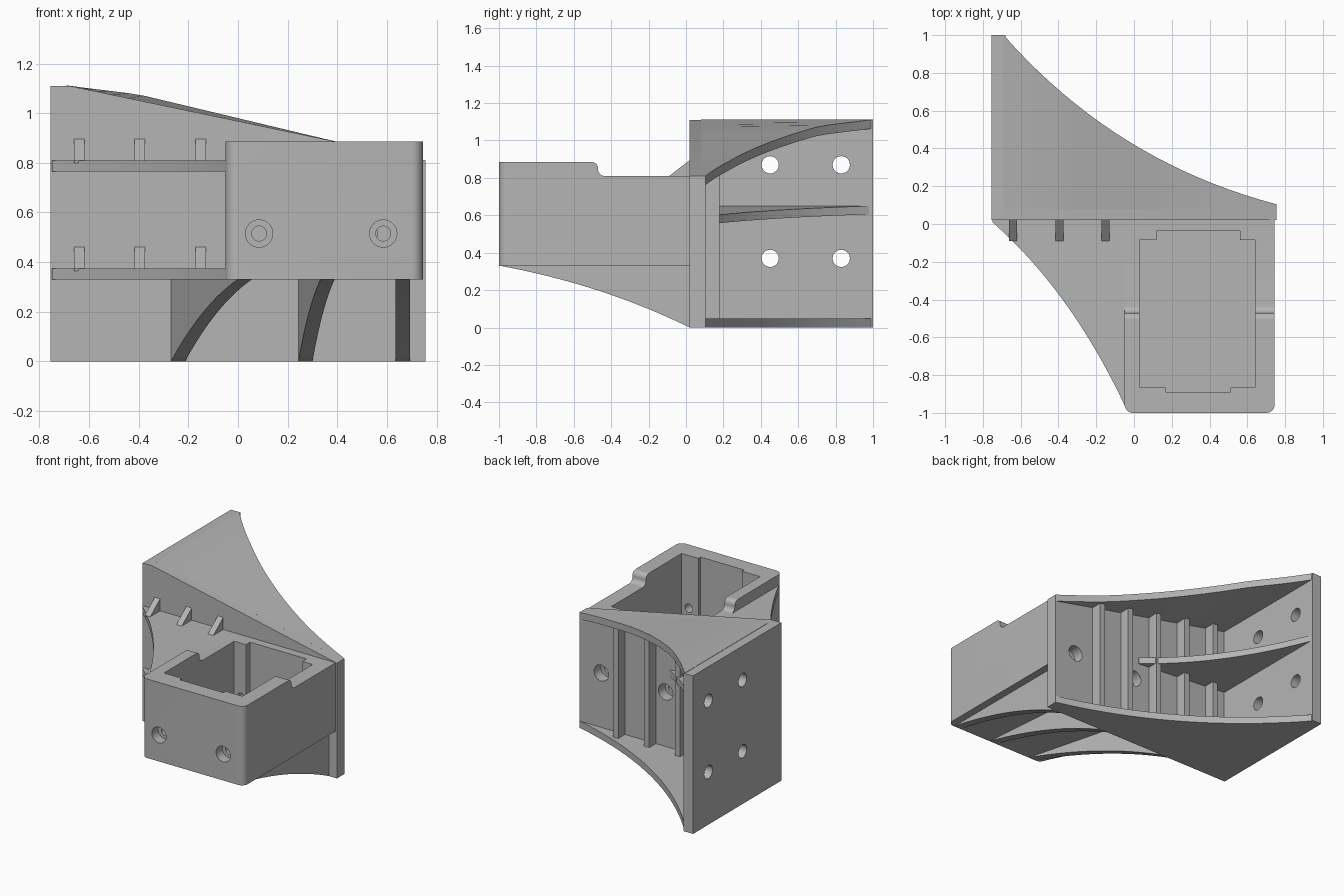
import bpy, bmesh, math
from mathutils import Vector

cube = bpy.data.objects.get("Cube")
if cube:
    bpy.data.objects.remove(cube, do_unlink=True)

gray = bpy.data.materials.new("matte gray plastic")
gray.use_nodes = True
COLOR = (0.46, 0.46, 0.46, 1)
gray.diffuse_color = COLOR
gray.node_tree.nodes["Principled BSDF"].inputs["Base Color"].default_value = COLOR


def finish(name, bm):
    bmesh.ops.recalc_face_normals(bm, faces=bm.faces)
    mesh = bpy.data.meshes.new(name)
    bm.to_mesh(mesh)
    bm.free()
    mesh.materials.append(gray)
    ob = bpy.data.objects.new(name, mesh)
    bpy.context.collection.objects.link(ob)
    return ob


def prism(name, pts, axis, a, b):
    """Extrude a 2D outline along an axis from a to b."""
    place = {"x": lambda p, d: (d, p[0], p[1]),
             "y": lambda p, d: (p[0], d, p[1]),
             "z": lambda p, d: (p[0], p[1], d)}[axis]
    bm = bmesh.new()
    lo = [bm.verts.new(place(p, a)) for p in pts]
    hi = [bm.verts.new(place(p, b)) for p in pts]
    bm.faces.new(lo)
    bm.faces.new(hi)
    for i in range(len(pts)):
        j = (i + 1) % len(pts)
        bm.faces.new((lo[i], lo[j], hi[j], hi[i]))
    return finish(name, bm)


def rect(u0, u1, v0, v1):
    return [(u0, v0), (u1, v0), (u1, v1), (u0, v1)]


def circle(u, v, r, n=32):
    return [(u + r * math.cos(math.tau * i / n), v + r * math.sin(math.tau * i / n)) for i in range(n)]


def arc(u, v, r, start, n=8):
    """Quarter circle starting at an angle in degrees."""
    return [(u + r * math.cos(math.radians(start + 90 * i / n)),
             v + r * math.sin(math.radians(start + 90 * i / n))) for i in range(n + 1)]


def bezier(p0, c, p1, n=20):
    p0, c, p1 = Vector(p0), Vector(c), Vector(p1)
    return [tuple(p0 * (1 - t) ** 2 + c * 2 * t * (1 - t) + p1 * t * t)
            for t in (i / n for i in range(n + 1))]


def cut(ob, cutters):
    for c in cutters:
        c.hide_render = True
        mod = ob.modifiers.new("cut", "BOOLEAN")
        mod.operation = "DIFFERENCE"
        mod.solver = "EXACT"
        mod.object = c
        with bpy.context.temp_override(object=ob, active_object=ob):
            bpy.ops.object.modifier_apply(modifier=mod.name)
        bpy.data.objects.remove(c, do_unlink=True)


def gusset(name, curve, wall_z, edge_z, thick):
    """Web between the wall and a curved free edge, one strip per curve point."""
    bm = bmesh.new()
    rows = []
    for x, y in curve:
        zw, ze = wall_z(x), edge_z(x)
        rows.append([bm.verts.new(co) for co in
                     ((x, 0.08, zw), (x, y, ze), (x, y, ze - thick), (x, 0.08, zw - thick))])
    for r, s in zip(rows, rows[1:]):
        for i in range(4):
            j = (i + 1) % 4
            bm.faces.new((r[i], r[j], s[j], s[i]))
    bm.faces.new(rows[0])
    bm.faces.new(rows[-1])
    return finish(name, bm)


def slope(x):
    return 1.11 - 0.209 * (x + 0.68)


def raised(x):
    # slight bulge along the free edge of the top web
    return slope(x) + 0.024 * max(0, min((x + 0.68) / 0.28, (0.4 - x) / 0.8))


# Cross wall with counterbored holes from the back
HOLES = (0.085, 0.585)
wall = prism("cross_wall", [(-0.75, 0), (0.755, 0), (0.755, 0.81), (-0.68, 1.11), (-0.75, 1.11)],
             "y", 0.02, 0.105)
cut(wall, [prism("bore", circle(x, 0.43, 0.056), "y", 0.03, 0.2) for x in HOLES]
    + [prism("pin", circle(x, 0.43, 0.03), "y", -0.1, 0.2) for x in HOLES])

# Side mounting plate with four screw holes
plate = prism("mounting_plate", rect(0.02, 1, 0, 1.11), "x", -0.755, -0.68)
cut(plate, [prism("screw", circle(y, z, 0.046), "x", -0.9, -0.5)
            for y in (0.45, 0.83) for z in (0.37, 0.87)])

# Webs joining the wall and the plate
sweep = bezier((-0.69, 1), (-0.1, 0.33), (0.752, 0.105))
gusset("top_web", sweep, slope, raised, 0.048)
gusset("bottom_web", sweep, lambda x: 0.048, lambda x: 0.048, 0.048)
mid = lambda x: 0.65 - 0.075 * (x + 0.68)
gusset("middle_web", bezier((-0.69, 1), (-0.42, 0.4), (0.05, 0.11)), mid, mid, 0.045)

# Vertical stiffeners on the back of the wall
for i in range(5):
    x = 0.42 - 0.24 * i
    prism("wall_stiffener", rect(0.09, 0.18, 0.03, slope(x) - 0.03), "x", x - 0.02, x + 0.02)

# Holder box with rounded front corners
outline = [(0.745, 0.03), (-0.05, 0.03)] + arc(-0.005, -0.955, 0.045, 180) + arc(0.7, -0.955, 0.045, 270)
box = prism("holder_box", outline, "z", 0.33, 0.885)
step = ([(-0.51, 0.95), (-0.51, 0.885)] + arc(-0.505, 0.85, 0.035, 0)[::-1]
        + arc(-0.435, 0.845, 0.035, 180) + [(0.2, 0.81), (0.2, 0.95)])
cut(box, [prism("step", step, "x", -0.3, 1),
          prism("pocket", rect(0.03, 0.64, -0.865, -0.085), "z", 0.375, 1),
          prism("back_notch", rect(0.12, 0.56, -0.3, -0.038), "z", 0.375, 1),
          prism("front_notch", rect(0.17, 0.51, -0.89, -0.5), "z", 0.375, 1)]
    + [prism("bore", circle(x, 0.515, 0.055), "y", -1.2, -0.93) for x in HOLES]
    + [prism("pin", circle(x, 0.515, 0.03), "y", -1.2, -0.7) for x in HOLES]
    + [prism("pin", circle(x, 0.43, 0.03), "y", -0.2, 0.2) for x in HOLES])

# Two curved shelves beside the box, each with small braces
shelf = bezier((-0.75, 0.01), (-0.33, -0.36), (-0.045, -0.97)) + [(-0.03, -0.97), (-0.03, 0.05), (-0.75, 0.05)]
for name, z0, z1 in (("lower_shelf", 0.33, 0.375), ("upper_shelf", 0.765, 0.81)):
    prism(name, shelf, "z", z0, z1)
    for x in (-0.64, -0.395, -0.15):
        prism("shelf_brace", [(0.04, z1 - 0.01), (-0.09, z1 - 0.01), (-0.09, z1), (0.02, z1 + 0.085),
                              (0.04, z1 + 0.085)], "x", x - 0.021, x + 0.021)

# Arched ribs under the box, splayed toward the plate
arch = bezier((0.02, 0), (-0.45, 0.23), (-0.995, 0.33)) + [(-0.99, 0.34), (0.04, 0.34), (0.04, 0)]
for x, splay in ((-0.27, 0.265), (0.243, 0.088), (0.635, 0)):
    rib = prism("under_rib", arch, "x", x, x + 0.057)
    for v in rib.data.vertices:
        v.co.x += splay * (0.02 - v.co.y)

# Smooth curved faces, keep edges sharp
for ob in bpy.context.collection.objects:
    if ob.type == "MESH" and gray.name in ob.data.materials:
        with bpy.context.temp_override(object=ob, active_object=ob, selected_objects=[ob],
                                       selected_editable_objects=[ob]):
            bpy.ops.object.shade_smooth_by_angle(angle=math.radians(30))
